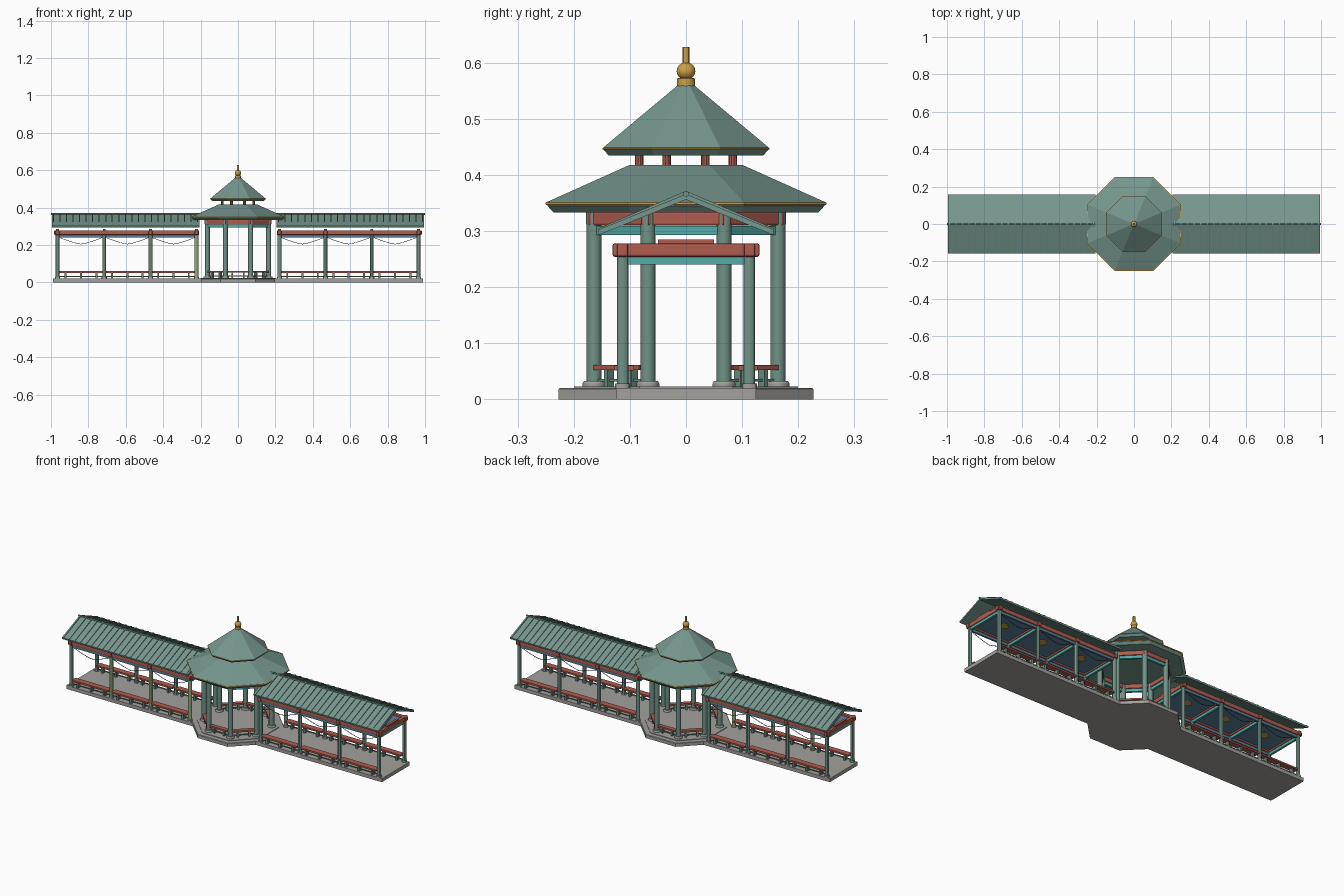
import bpy, bmesh, math
from mathutils import Matrix, Vector

cube = bpy.data.objects.get("Cube")
if cube:
    bpy.data.objects.remove(cube, do_unlink=True)


def material(name, r, g, b):
    lin = [((c / 255 + 0.055) / 1.055) ** 2.4 for c in (r, g, b)] + [1]
    m = bpy.data.materials.new(name)
    m.use_nodes = True
    m.diffuse_color = lin
    m.node_tree.nodes["Principled BSDF"].inputs["Base Color"].default_value = lin
    return m


ROOF = material("roof teal", 118, 151, 142)
POST = material("post green", 112, 146, 135)
OLIVE = material("olive green", 146, 170, 128)
RED = material("timber red", 176, 92, 79)
GOLD = material("gold", 205, 160, 70)
STONE = material("stone grey", 163, 161, 157)
TURQ = material("turquoise", 84, 172, 170)
BLUE = material("painted blue", 92, 128, 152)
DARK = material("dark blue", 48, 66, 88)


def part(name, mat, bm, smooth=False, bevel=0):
    """Turn a bmesh into a finished, named object."""
    bmesh.ops.recalc_face_normals(bm, faces=bm.faces)
    me = bpy.data.meshes.new(name)
    bm.to_mesh(me)
    bm.free()
    ob = bpy.data.objects.new(name, me)
    bpy.context.collection.objects.link(ob)
    me.materials.append(mat)
    if bevel:
        mod = ob.modifiers.new("bevel", 'BEVEL')
        mod.width, mod.segments = bevel, 2
    if smooth:
        bpy.ops.object.select_all(action='DESELECT')
        ob.select_set(True)
        bpy.context.view_layer.objects.active = ob
        bpy.ops.object.shade_smooth_by_angle()
    return ob


def box(bm, loc, size, rot=Matrix()):
    m = Matrix.Translation(loc) @ rot @ Matrix.Diagonal((*size, 1))
    bmesh.ops.create_cube(bm, size=1, matrix=m)


def lathe(bm, profile, n=12, x=0, y=0):
    """Closed n-sided solid from (radius, height) pairs."""
    rings = [[bm.verts.new((x + r * math.cos((i + .5) * math.tau / n),
                            y + r * math.sin((i + .5) * math.tau / n), z))
              for i in range(n)] for r, z in profile]
    for a, b in zip(rings, rings[1:]):
        for i in range(n):
            j = (i + 1) % n
            bm.faces.new((a[i], a[j], b[j], b[i]))
    bm.faces.new(rings[0])
    bm.faces.new(rings[-1])


def octagon(name, mat, profile):
    """Eight-sided solid; radii are given to the flat sides."""
    bm = bmesh.new()
    lathe(bm, [(r / math.cos(math.pi / 8), z) for r, z in profile], 8)
    return part(name, mat, bm)


def side_boxes(name, mat, sides, dist, z, size, offsets=(0,), bevel=0):
    """Boxes laid along chosen sides of the octagon."""
    bm = bmesh.new()
    for k in sides:
        rot = Matrix.Rotation(k * math.pi / 4, 4, 'Z')
        for o in offsets:
            box(bm, rot @ Vector((dist, o, z)), size, rot)
    return part(name, mat, bm, bevel=bevel)


# ---- Central pavilion ----
octagon("pavilion_platform", STONE, [(.227, 0), (.227, .018), (.225, .02)])
octagon("pavilion_floor", STONE, [(.2, .018), (.2, .023)])
corners = [(.1775 * math.cos((k + .5) * math.pi / 4),
            .1775 * math.sin((k + .5) * math.pi / 4)) for k in range(8)]
cols, feet, short = bmesh.new(), bmesh.new(), bmesh.new()
for x, y in corners:
    lathe(cols, [(.0135, .03), (.0135, .335)], 16, x, y)
    lathe(feet, [(.021, .02), (.021, .028), (.018, .033)], 16, x, y)
    lathe(short, [(.0075, .41), (.0075, .44)], 10, x * .51, y * .51)
part("pavilion_columns", POST, cols, True)
part("pavilion_column_bases", STONE, feet, True)
part("upper_posts", RED, short, True)

side_boxes("pavilion_beams", RED, range(8), .164, .322, (.02, .16, .024), bevel=.003)
side_boxes("pavilion_lower_beams", TURQ, range(8), .164, .301, (.012, .13, .016))
bench_sides = (1, 2, 3, 5, 6, 7)
side_boxes("pavilion_seats", RED, bench_sides, .164, .057, (.024, .115, .009))
side_boxes("pavilion_seat_rails", POST, bench_sides, .164, .034, (.006, .115, .005))
side_boxes("pavilion_seat_legs", POST, bench_sides, .164, .037, (.016, .009, .032), (-.03, .03))

octagon("lower_roof", ROOF, [(.236, .333), (.247, .345), (.247, .352), (.1, .418)])
octagon("lower_roof_trim", GOLD, [(.247, .346), (.25, .347), (.25, .351), (.246, .352)])
octagon("upper_roof", ROOF, [(.138, .435), (.148, .446), (.146, .45), (.013, .561)])
octagon("upper_roof_trim", GOLD, [(.147, .445), (.149, .446), (.149, .448), (.146, .449)])

# Finial: collar, ball and spike
bm = bmesh.new()
lathe(bm, [(.016, .556), (.016, .572), (.011, .573)], 16)
ball = [(.017 * math.cos(a), .585 + .0155 * math.sin(a))
        for a in [math.radians(d) for d in range(-75, 76, 15)]]
lathe(bm, ball, 16)
lathe(bm, [(.0065, .598), (.0065, .628)], 12)
part("finial", GOLD, bm, True)

# ---- Covered walkways, one each side ----
COLS = (.222, .468, .715, .965)
HALF = .113
slope = math.atan2(.067, .157)
for sx, side in ((1, "left"), (-1, "right")):
    def X(x):
        return sx * x

    bm = bmesh.new()
    box(bm, (X(.59), 0, .01), (.8, .25, .02))
    part(side + "_walkway_floor", STONE, bm)

    # Columns; three on one front edge are painted olive
    cols, olive, feet = bmesh.new(), bmesh.new(), bmesh.new()
    for x in COLS:
        for sy in (1, -1):
            odd = sx < 0 and sy < 0 and x < .9
            lathe(olive if odd else cols, [(.0105, .025), (.0105, .268)], 12, X(x), sy * HALF)
            lathe(feet, [(.014, .019), (.014, .028)], 12, X(x), sy * HALF)
    part(side + "_walkway_columns", POST, cols, True)
    part(side + "_walkway_column_bases", STONE, feet, True)
    if olive.verts:
        part(side + "_olive_columns", OLIVE, olive, True)
    else:
        olive.free()

    # Beams along and across
    beams, caps, lower, cross = (bmesh.new() for _ in range(4))
    for sy in (1, -1):
        box(beams, (X(.595), sy * HALF, .266), (.775, .02, .024))
        for a, b in zip(COLS, COLS[1:]):
            box(lower, (X((a + b) / 2), sy * HALF, .247), (b - a - .02, .01, .014))
    for x in COLS:
        box(beams, (X(x), 0, .266), (.02, .262, .024))
        box(caps, (X(x), 0, .281), (.014, .1, .008))
        box(cross, (X(x), 0, .247), (.012, .206, .014))
    part(side + "_walkway_beams", RED, beams, bevel=.004)
    part(side + "_beam_caps", RED, caps)
    part(side + "_long_lower_beams", BLUE, lower)
    part(side + "_cross_lower_beams", TURQ, cross)

    # Ceiling panels with round medallions
    ceiling, discs = bmesh.new(), bmesh.new()
    for a, b in zip(COLS, COLS[1:]):
        mid = X((a + b) / 2)
        box(ceiling, (mid, 0, .266), (b - a - .015, .21, .006))
        lathe(discs, [(.024, .259), (.024, .264)], 20, mid, 0)
    part(side + "_ceiling", BLUE, ceiling)
    part(side + "_medallions", GOLD, discs)

    # Benches between columns
    seats, legs = bmesh.new(), bmesh.new()
    for sy in (1, -1):
        for a, b in zip(COLS, COLS[1:]):
            mid, span = (a + b) / 2, b - a - .02
            box(seats, (X(mid), sy * .11, .056), (span, .034, .009))
            box(legs, (X(mid), sy * .11, .032), (span, .005, .004))
            for t in (-.36, 0, .36):
                box(legs, (X(mid + t * span), sy * .11, .036), (.01, .022, .034))
    part(side + "_bench_seats", RED, seats)
    part(side + "_bench_legs", POST, legs)

    # Gable roof extruded from its cross-section
    bm = bmesh.new()
    section = [(0, .366), (.157, .302), (.155, .293), (0, .356), (-.155, .293), (-.157, .302)]
    ends = [[bm.verts.new((X(x), y, z)) for y, z in section] for x in (.205, .995)]
    for i in range(6):
        j = (i + 1) % 6
        bm.faces.new((ends[0][i], ends[0][j], ends[1][j], ends[1][i]))
    for e in ends:
        bm.faces.new((e[0], e[1], e[2], e[3]))
        bm.faces.new((e[0], e[3], e[4], e[5]))
    part(side + "_walkway_roof", ROOF, bm)

    # Tile ribs and ridge pole
    bm = bmesh.new()
    for k in range(23):
        for sy in (1, -1):
            rot = Matrix.Rotation(-sy * slope, 4, 'X')
            box(bm, (X(.217 + k * .035), sy * .079, .335), (.006, .168, .005), rot)
    part(side + "_tile_ribs", ROOF, bm)
    bm = bmesh.new()
    pole = Matrix.Translation((X(.6), 0, .366)) @ Matrix.Rotation(math.pi / 2, 4, 'Y')
    bmesh.ops.create_cone(bm, cap_ends=True, segments=10, radius1=.005, radius2=.005,
                          depth=.8, matrix=pole)
    part(side + "_ridge_pole", ROOF, bm, True)

    # Hanging swags below the long beams
    cu = bpy.data.curves.new(side + "_swags", 'CURVE')
    cu.dimensions = '3D'
    cu.bevel_depth, cu.bevel_resolution = .0014, 1
    for sy in (1, -1):
        for a, b in zip(COLS, COLS[1:]):
            sp = cu.splines.new('POLY')
            sp.points.add(8)
            for i, p in enumerate(sp.points):
                t = i / 4 - 1
                p.co = (X((a + b) / 2 + t * .112), sy * HALF, .205 + .034 * abs(t) ** 1.3, 1)
    cu.materials.append(DARK)
    bpy.context.collection.objects.link(bpy.data.objects.new(side + "_swags", cu))
